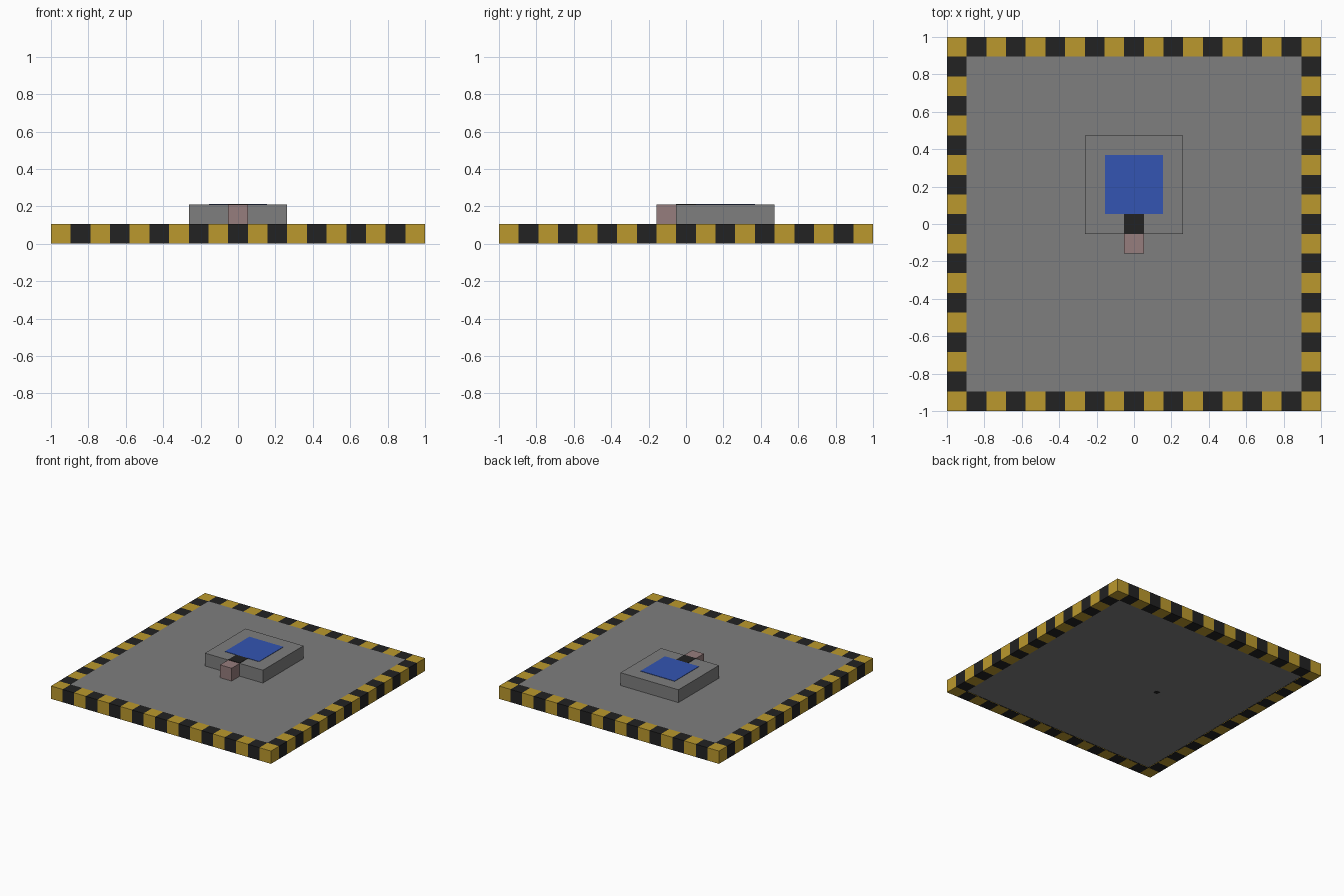
import bpy
import bmesh
from mathutils import Vector

if "Cube" in bpy.data.objects:
    bpy.data.objects.remove(bpy.data.objects["Cube"])

CELLS = 19
U = 2 / CELLS  # one grid cell


def material(name, rgb):
    linear = [((c / 255 + 0.055) / 1.055) ** 2.4 for c in rgb] + [1]
    mat = bpy.data.materials.new(name)
    mat.use_nodes = True
    mat.diffuse_color = linear
    mat.node_tree.nodes["Principled BSDF"].inputs["Base Color"].default_value = linear
    return mat


yellow = material("hazard yellow", (187, 153, 45))
black = material("black", (34, 34, 34))
grey = material("grey", (126, 126, 126))
blue = material("blue", (51, 85, 178))
pink = material("dusty pink", (150, 125, 125))


def add_object(name, bm, *mats):
    mesh = bpy.data.meshes.new(name)
    bm.to_mesh(mesh)
    bm.free()
    for mat in mats:
        mesh.materials.append(mat)
    obj = bpy.data.objects.new(name, mesh)
    bpy.context.collection.objects.link(obj)
    return obj


def box(name, low, high, mat):
    low, high = Vector(low), Vector(high)
    bm = bmesh.new()
    bmesh.ops.create_cube(bm, size=1)
    for v in bm.verts:
        v.co = (low + high) / 2 + v.co * (high - low)
    return add_object(name, bm, mat)


# Striped border: ring of grid cells raised by one cell
bm = bmesh.new()
bmesh.ops.create_grid(bm, x_segments=CELLS, y_segments=CELLS, size=1)


def inside(face):
    c = face.calc_center_median()
    return max(abs(c.x), abs(c.y)) < 1 - U * 0.99


bmesh.ops.delete(bm, geom=[f for f in bm.faces if inside(f)], context="FACES")
ring = bmesh.ops.extrude_face_region(bm, geom=bm.faces[:], use_keep_orig=True)
for v in ring["geom"]:
    if isinstance(v, bmesh.types.BMVert):
        v.co.z += U
# The deck covers the inner walls
bmesh.ops.delete(bm, geom=[f for f in bm.faces if inside(f)], context="FACES")
bmesh.ops.recalc_face_normals(bm, faces=bm.faces[:])
bm.normal_update()
for f in bm.faces:
    c = f.calc_center_median()
    # Underside and top face outwards from the slab
    if abs(f.normal.z) > 0.5 and (f.normal.z > 0) != (c.z > U / 2):
        f.normal_flip()
    c -= f.normal * U * 0.2
    f.material_index = (int((c.x + 1) / U) + int((c.y + 1) / U)) % 2
add_object("striped_border", bm, yellow, black)

# Deck inside the border, with a small dark spot underneath
edge = 1 - U
box("deck", (-edge, -edge, 0.002), (edge, edge, U), grey)
box("underside_spot", (-0.23, -0.005, 0), (-0.195, 0.03, 0.004), black)

# Raised block with its front tab
box("raised_block", (-2.5 * U, -0.5 * U, U), (2.5 * U, 4.5 * U, 2 * U), grey)
box("front_tab", (-0.5 * U, -1.5 * U, U), (0.5 * U, -0.5 * U, 2 * U), pink)

# Coloured plates on the block
TOP = 2 * U
box("blue_panel", (-0.155, 0.5 * U, TOP - 0.002), (0.155, 3.5 * U, TOP + 0.003), blue)
box("black_link", (-0.5 * U, -0.5 * U, TOP - 0.002), (0.5 * U, 0.5 * U, TOP + 0.003), black)
